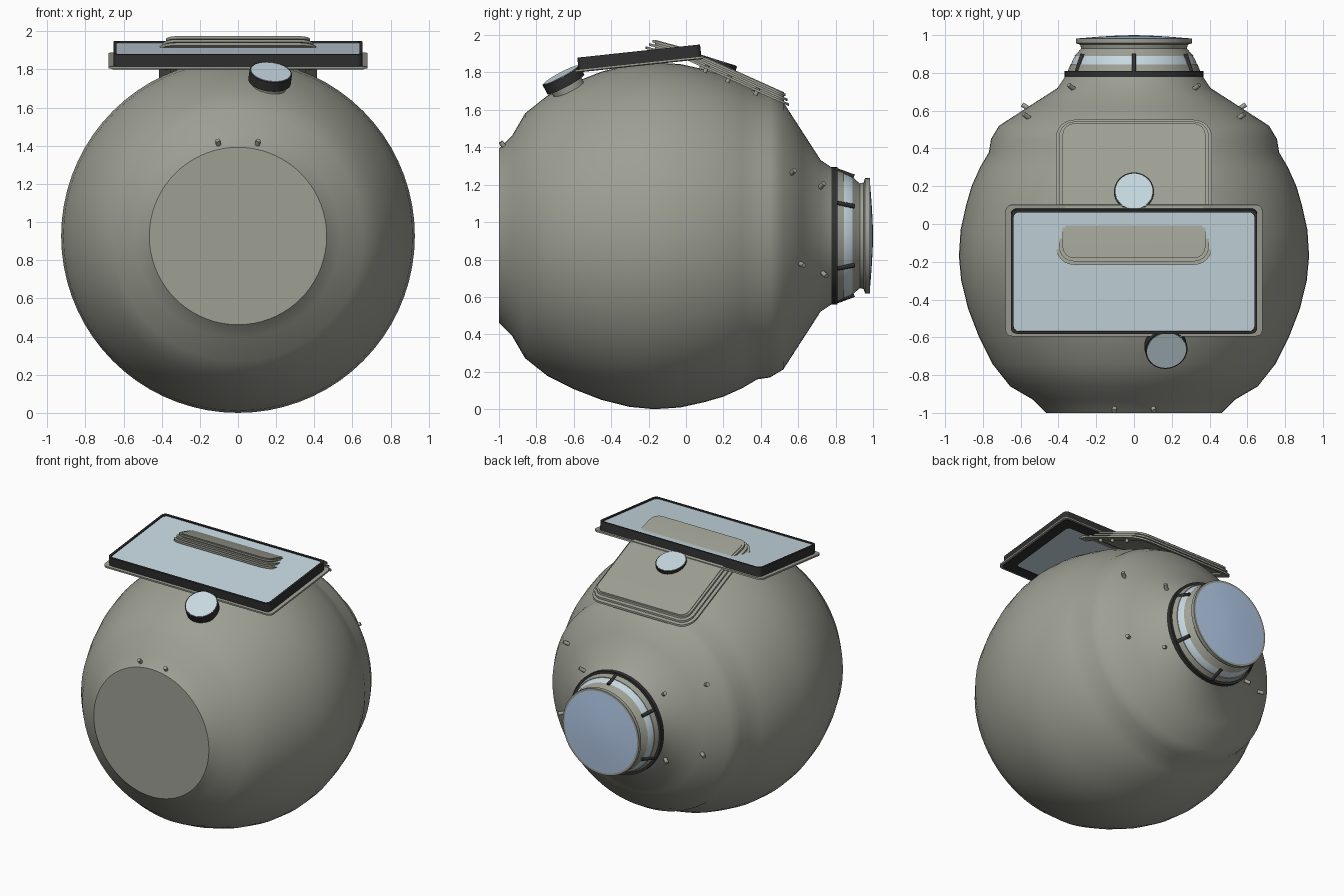
import bpy, bmesh, math
from mathutils import Vector, Matrix

if "Cube" in bpy.data.objects:
    bpy.data.objects.remove(bpy.data.objects["Cube"], do_unlink=True)

AXIS_Z = 0.927


def material(name, rgb):
    m = bpy.data.materials.new(name)
    m.use_nodes = True
    m.diffuse_color = (*rgb, 1)
    m.node_tree.nodes["Principled BSDF"].inputs["Base Color"].default_value = (*rgb, 1)
    return m


GREY = material("warm_grey_metal", (0.34, 0.35, 0.295))
DARK = material("dark_rubber", (0.03, 0.03, 0.03))
GLASS = material("pale_blue_glass", (0.57, 0.69, 0.75))
LENS = material("blue_lens", (0.50, 0.66, 0.90))


def finish(name, bm, mat, matrix=None, angle=40):
    bmesh.ops.remove_doubles(bm, verts=bm.verts, dist=1e-5)
    bmesh.ops.recalc_face_normals(bm, faces=bm.faces)
    mesh = bpy.data.meshes.new(name)
    bm.to_mesh(mesh)
    bm.free()
    obj = bpy.data.objects.new(name, mesh)
    bpy.context.collection.objects.link(obj)
    mesh.materials.append(mat)
    if matrix:
        obj.matrix_world = matrix
    bpy.ops.object.select_all(action='DESELECT')
    obj.select_set(True)
    bpy.context.view_layer.objects.active = obj
    bpy.ops.object.shade_smooth_by_angle(angle=math.radians(angle))
    return obj


def revolve(name, profile, mat, n=72):
    """Turn (y, radius) points around the long axis of the hull."""
    bm = bmesh.new()
    rings = []
    for y, r in profile:
        rings.append([bm.verts.new((r * math.cos(a), y, AXIS_Z + r * math.sin(a)))
                      for a in (math.tau * i / n for i in range(n))])
    for a, b in zip(rings, rings[1:]):
        for i in range(n):
            j = (i + 1) % n
            bm.faces.new((a[i], a[j], b[j], b[i]))
    return finish(name, bm, mat)


def rounded_rect(hx, y0, y1, r, steps=6):
    pts = []
    corners = [(hx - r, y1 - r), (r - hx, y1 - r), (r - hx, y0 + r), (hx - r, y0 + r)]
    for k, (cx, cy) in enumerate(corners):
        for i in range(steps + 1):
            a = math.pi / 2 * (k + i / steps)
            pts.append((cx + r * math.cos(a), cy + r * math.sin(a)))
    return pts


def slab(outer, z0, z1, inner=None):
    """Flat plate from an outline, with an optional opening."""
    bm = bmesh.new()
    n = len(outer)
    if inner:
        loops = [(outer, z0), (outer, z1), (inner, z1), (inner, z0), (outer, z0)]
    else:
        loops = [(outer, z0), (outer, z1)]
    rings = [[bm.verts.new((x, y, z)) for x, y in pts] for pts, z in loops]
    for a, b in zip(rings, rings[1:]):
        for i in range(n):
            j = (i + 1) % n
            bm.faces.new((a[i], a[j], b[j], b[i]))
    if not inner:
        bm.faces.new(rings[0])
        bm.faces.new(rings[1])
    return bm


def rod(name, base, direction, radius, length, mat, n=32):
    """Cylinder that starts at base and runs along direction."""
    bm = bmesh.new()
    bmesh.ops.create_cone(bm, cap_ends=True, segments=n, radius1=radius, radius2=radius,
                          depth=length, matrix=Matrix.Translation((0, 0, length / 2)))
    rot = Vector(direction).to_track_quat('Z', 'Y').to_matrix().to_4x4()
    return finish(name, bm, mat, Matrix.Translation(base) @ rot)


# Hull with flat front cap and tapered rear
hull = [(-1, 0), (-1, .465), (-.93, .535), (-.86, .655), (-.74, .75), (-.6, .82),
        (-.45, .878), (-.3, .915), (-.17, .927), (-.03, .918), (.1, .889), (.2, .86),
        (.3, .815), (.38, .768), (.45, .757), (.52, .715), (.62, .56), (.72, .405),
        (.78, .365), (.78, 0)]
revolve("hull", hull, GREY)

# Rear collar, viewing band and lens
revolve("collar_gasket", [(.775, .3), (.775, .367), (.81, .367), (.81, .3)], DARK)
revolve("collar_base", [(.81, .35), (.845, .337), (.845, .3)], GREY)
revolve("collar_window", [(.845, .333), (.87, .324), (.892, .31)], GLASS)
revolve("collar_flange", [(.89, .28), (.89, .315), (.915, .292), (.93, .28), (.95, .285),
                          (.957, .308), (.983, .308), (.983, .29)], GREY)
revolve("rear_lens", [(.983, .293), (.992, .18), (.998, .08), (1, 0)], LENS)
for k in range(6):
    a = math.radians(30 + 60 * k)
    c, s = math.cos(a), math.sin(a)
    rod(f"collar_strut_{k + 1}", (.352 * c, .8, AXIS_Z + .352 * s),
        (-.035 * c, .095, -.035 * s), .012, .105, DARK, 10)

# Tilted roof panel
tilt = Matrix.Translation((0, -.245, 1.84)) @ Matrix.Rotation(.107, 4, 'X')
frame_out = rounded_rect(.652, -.33, .33, .03)
frame_in = rounded_rect(.638, -.317, .317, .03)
finish("panel_frame", slab(frame_out, 0, .075, frame_in), DARK, tilt, 30)
finish("panel_glass", slab(frame_in, .03, .066), GLASS, tilt, 30)
finish("panel_flange", slab(rounded_rect(.68, -.35, .35, .035), 0, .012,
                            rounded_rect(.64, -.319, .319, .03)), GREY, tilt, 30)
finish("panel_under_rim", slab(rounded_rect(.665, -.338, .338, .03), -.004, .002,
                               rounded_rect(.59, -.27, .27, .03)), DARK, tilt, 30)


# Bent hatch with three stacked rails
def hatch_height(y):
    return 1.93 - (.27 if y < 0 else .45) * y


def bend(bm):
    bmesh.ops.bisect_plane(bm, geom=bm.verts[:] + bm.edges[:] + bm.faces[:],
                           plane_co=(0, 0, 0), plane_no=(0, 1, 0))
    for v in bm.verts:
        v.co.z += hatch_height(v.co.y)
    return bm


finish("hatch_plate", bend(slab(rounded_rect(.362, -.165, .525, .05), -.05, 0)), GREY, angle=20)
for k in range(3):
    g = .018 * k
    outer = rounded_rect(.378 + g, -.18 - g, .532 + .01 * k, .06 + g)
    inner = rounded_rect(.35, -.15, .51, .05)
    z = -.004 - .022 * k
    finish(f"hatch_rail_{k + 1}", bend(slab(outer, z - .014, z, inner)), GREY, angle=20)
for side in (-1, 1):
    for y in (.1, .22, .37):
        rod("hatch_bolt", (side * .375, y, hatch_height(y) - .085), (0, .4, 1), .012, .04, GREY, 10)


# Round portholes
def porthole(name, centre, normal, radius, depth):
    c, d = Vector(centre), Vector(normal).normalized()
    rod(name + "_rim", c - d * depth, d, radius, depth, DARK, 40)
    rod(name + "_glass", c - d * .002, d, radius * .93, .005, GLASS, 40)
    rod(name + "_neck", c - d * (depth + .06), d, radius * .8, .07, GREY, 40)


porthole("front_porthole", (.172, -.668, 1.785), (.12, -.47, .88), .112, .055)
porthole("hatch_porthole", (0, .172, 1.864), (0, .3, .95), .106, .05)

# Small studs on the hull, mirrored left and right
studs = [(.56, .645, 31, .6), (.715, .41, 39, .6), (.61, .575, -15, .6),
         (.73, .395, -30, .6), (-.965, .48, 78, -.8)]
for side in (-1, 1):
    for y, r, deg, lean in studs:
        a = math.radians(deg)
        c, s = side * math.cos(a), math.sin(a)
        rod("hull_stud", (r * c, y, AXIS_Z + r * s), (c, lean, s), .013, .042, GREY, 10)
